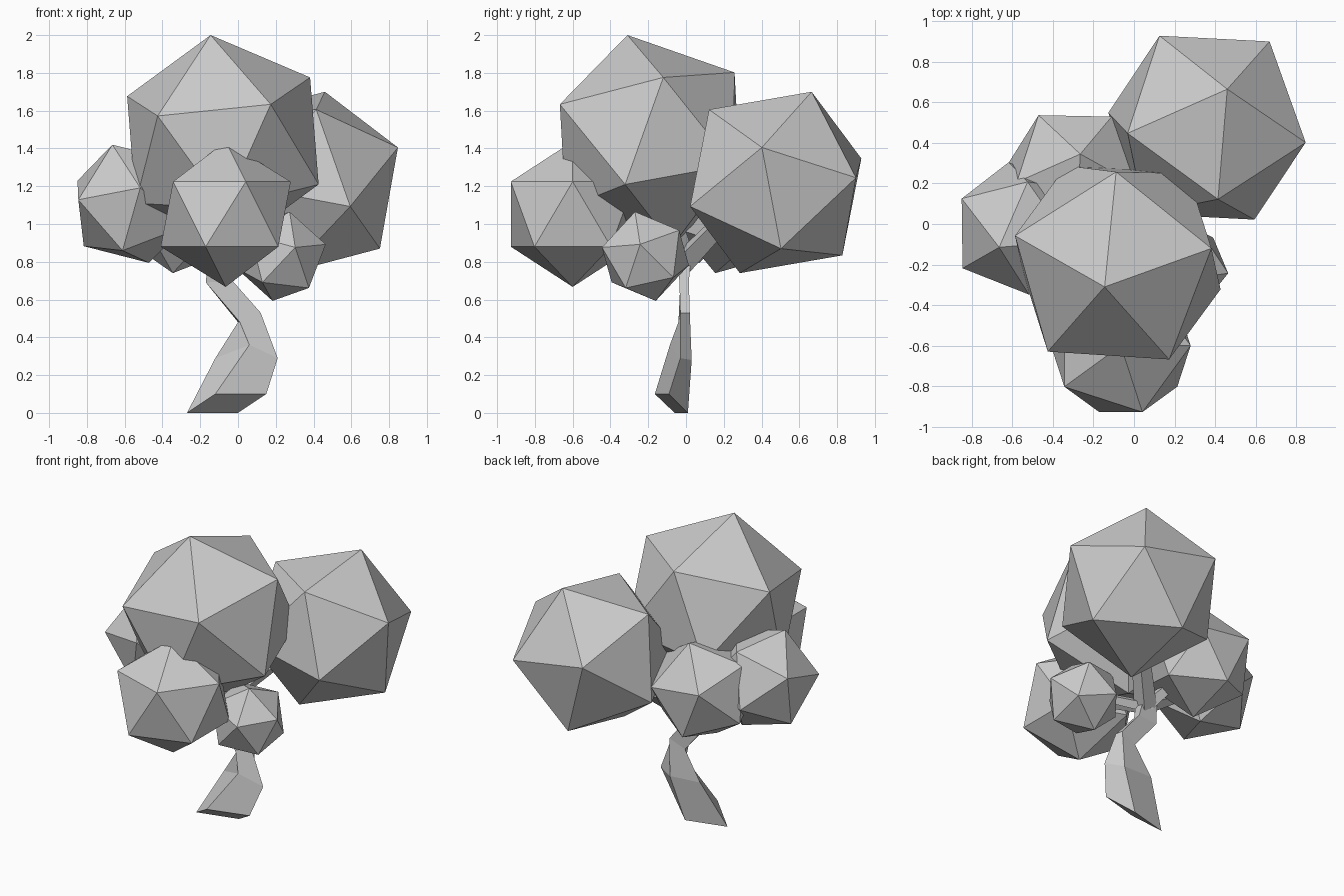
import bpy, bmesh, math
from mathutils import Vector, Matrix

if "Cube" in bpy.data.objects:
    bpy.data.objects.remove(bpy.data.objects["Cube"])


def finish(bm, name):
    bmesh.ops.recalc_face_normals(bm, faces=bm.faces)
    mesh = bpy.data.meshes.new(name)
    bm.to_mesh(mesh)
    bm.free()
    obj = bpy.data.objects.new(name, mesh)
    bpy.context.collection.objects.link(obj)
    return obj


def foliage(name, centre, tip, side):
    """Icosahedron with one corner at tip and a neighbouring corner towards side."""
    c = Vector(centre)
    axis = Vector(tip) - c
    r = axis.length
    w = axis.normalized()
    s = Vector(side) - c
    u = (s - w * s.dot(w)).normalized()
    v = w.cross(u)

    def corner(turn, sign):
        a = math.radians(turn)
        return c + r * (0.8944 * (u * math.cos(a) + v * math.sin(a)) + sign * 0.4472 * w)

    bm = bmesh.new()
    bm.verts.new(c + w * r)
    bm.verts.new(c - w * r)
    for i in range(5):
        bm.verts.new(corner(72 * i, 1))
        bm.verts.new(corner(72 * i + 36, -1))
    bmesh.ops.convex_hull(bm, input=bm.verts)
    return finish(bm, name)


def loft(name, rings):
    """Skin a stack of four-cornered rings and cap both ends."""
    bm = bmesh.new()
    rows = [[bm.verts.new(p) for p in ring] for ring in rings]
    for a, b in zip(rows, rows[1:]):
        for i in range(4):
            j = (i + 1) % 4
            bm.faces.new((a[i], a[j], b[j], b[i]))
    bm.faces.new(rows[0])
    bm.faces.new(rows[-1])
    return finish(bm, name)


def branch(name, start, end, r1, r2):
    a, b = Vector(start), Vector(end)
    d = b - a
    bm = bmesh.new()
    bmesh.ops.create_cone(
        bm, cap_ends=True, segments=4, radius1=r1, radius2=r2, depth=d.length,
        matrix=Matrix.Translation((a + b) / 2) @ d.to_track_quat('Z', 'Y').to_matrix().to_4x4())
    return finish(bm, name)


# Leaf clumps: centre, one corner, a neighbouring corner
foliage("crown_main", (-0.08, -0.19, 1.443), (-0.145, -0.31, 2.0), (0.385, -0.12, 1.78))
foliage("crown_back_right", (0.36, 0.475, 1.22), (0.46, 0.665, 1.70), (0.845, 0.40, 1.40))
foliage("crown_front", (-0.065, -0.60, 1.052), (-0.065, -0.60, 1.437), (0.28, -0.60, 1.225))
foliage("crown_left", (-0.568, -0.022, 1.107), (-0.665, -0.115, 1.42), (-0.85, 0.125, 1.23))
foliage("crown_back_left", (-0.305, 0.25, 1.07), (-0.265, 0.345, 1.40), (-0.475, 0.545, 1.175))
foliage("crown_low_right", (0.228, -0.215, 0.829), (0.273, -0.27, 1.065), (0.46, -0.243, 0.894))

# Crooked trunk with slanted base
loft("trunk", [
    [(-0.27, -0.06, 0), (0, 0.01, 0), (0.15, -0.09, 0.10), (-0.12, -0.165, 0.10)],
    [(-0.12, 0.02, 0.29), (0.10, 0.03, 0.28), (0.21, -0.03, 0.29), (0.06, -0.085, 0.36)],
    [(0.0, 0.01, 0.48), (0.11, 0.02, 0.53), (0.12, -0.03, 0.53), (0.01, -0.04, 0.48)],
    [(-0.17, 0.01, 0.69), (-0.03, 0.015, 0.70), (-0.03, -0.035, 0.70), (-0.17, -0.03, 0.69)],
    [(-0.16, 0.03, 0.82), (-0.06, 0.03, 0.84), (-0.06, -0.05, 0.84), (-0.16, -0.05, 0.82)],
])

# Branches from the fork into each clump
fork = (-0.10, -0.01, 0.80)
for part, end, r1, r2 in [
    ("main", (-0.09, -0.12, 1.20), 0.06, 0.04),
    ("back_right", (0.20, 0.28, 1.10), 0.07, 0.05),
    ("front", (-0.07, -0.42, 1.0), 0.05, 0.03),
    ("left", (-0.42, -0.02, 1.0), 0.05, 0.03),
    ("back_left", (-0.24, 0.16, 0.98), 0.05, 0.03),
    ("low_right", (0.16, -0.17, 0.85), 0.04, 0.03),
]:
    branch("branch_" + part, fork, end, r1, r2)
